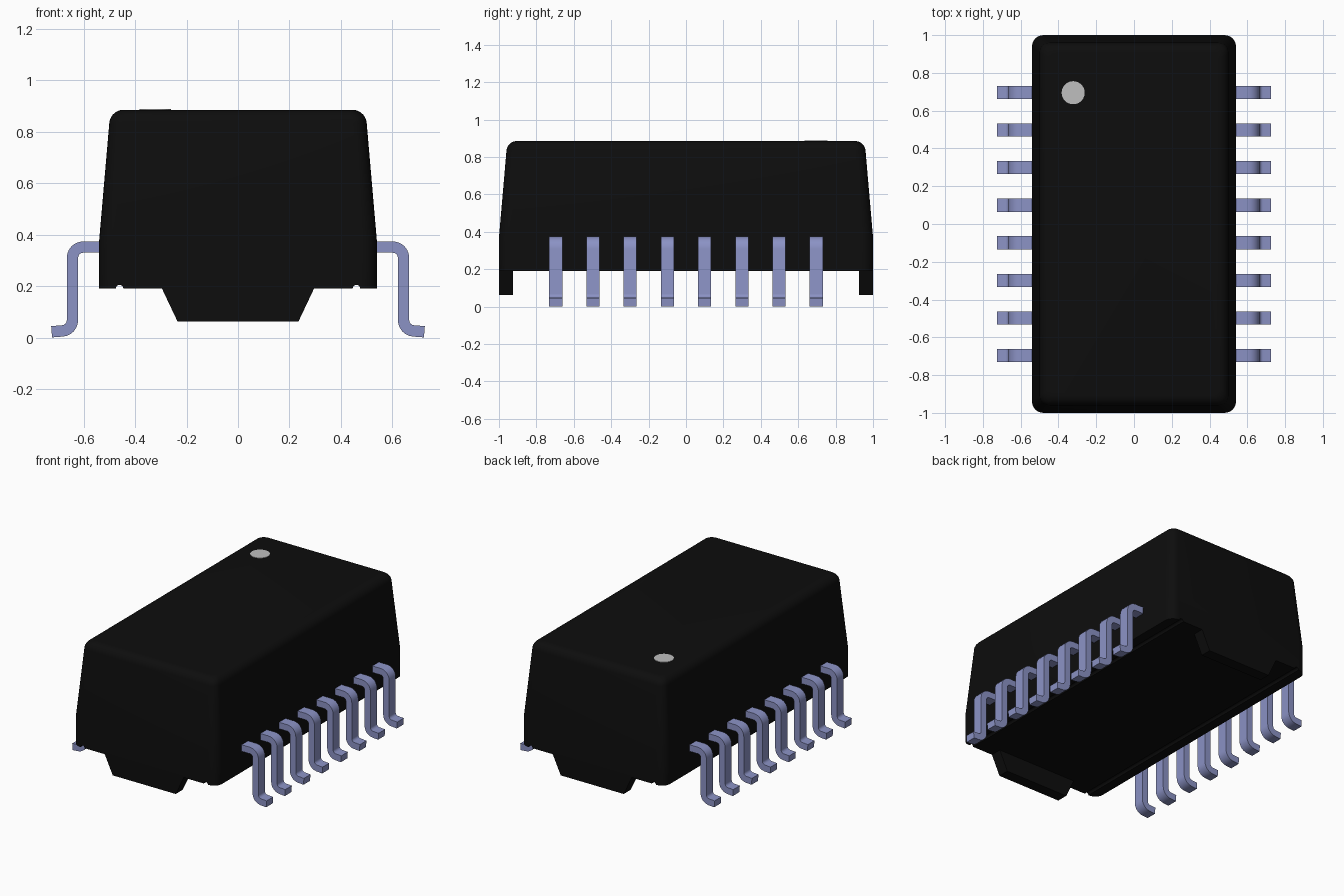
import bpy, bmesh, math
from mathutils import Vector

if "Cube" in bpy.data.objects:
    bpy.data.objects.remove(bpy.data.objects["Cube"])


def material(name, rgb, rough=0.6):
    m = bpy.data.materials.new(name)
    m.use_nodes = True
    m.diffuse_color = (*rgb, 1)
    bsdf = m.node_tree.nodes["Principled BSDF"]
    bsdf.inputs["Base Color"].default_value = (*rgb, 1)
    bsdf.inputs["Roughness"].default_value = rough
    return m


BLACK = material("black plastic", (0.004, 0.004, 0.004))
METAL = material("bluish metal", (0.26, 0.29, 0.56))
GREY = material("light grey print", (0.52, 0.52, 0.52))


def finish(name, bm, mat, smooth=False):
    bmesh.ops.recalc_face_normals(bm, faces=bm.faces)
    me = bpy.data.meshes.new(name)
    bm.to_mesh(me)
    bm.free()
    ob = bpy.data.objects.new(name, me)
    bpy.context.collection.objects.link(ob)
    me.materials.append(mat)
    if smooth:
        bpy.ops.object.select_all(action='DESELECT')
        ob.select_set(True)
        bpy.context.view_layer.objects.active = ob
        bpy.ops.object.shade_smooth_by_angle(angle=math.radians(35))
    return ob


def loft(rings):
    """Closed solid through rings of equal point counts."""
    bm = bmesh.new()
    vs = [[bm.verts.new(p) for p in ring] for ring in rings]
    for a, b in zip(vs, vs[1:]):
        for i in range(len(a)):
            j = (i + 1) % len(a)
            bm.faces.new((a[i], a[j], b[j], b[i]))
    bm.faces.new(vs[0])
    bm.faces.new(vs[-1])
    return bm


def prism(profile, y0, y1):
    """Extrude an x-z profile along y."""
    return loft([[(x, y, z) for x, z in profile] for y in (y0, y1)])


def rounded_rect(z, hx, hy, r, n=6):
    pts = []
    for k, (sx, sy) in enumerate([(1, 1), (-1, 1), (-1, -1), (1, -1)]):
        for i in range(n + 1):
            a = math.pi / 2 * (k + i / n)
            pts.append((sx * (hx - r) + r * math.cos(a), sy * (hy - r) + r * math.sin(a), z))
    return pts


# Body: straight skirt, tapered upper walls, rounded top edge
BASE, TOP, FILLET = 0.19, 0.885, 0.055
rings = [rounded_rect(BASE, 0.54, 1.0, 0.06), rounded_rect(0.37, 0.54, 1.0, 0.06)]
for i in range(8):
    a = math.radians(5 + 85 * i / 7)
    inset = 0.04 + FILLET * (1 - math.cos(a))
    z = TOP - FILLET + FILLET * math.sin(a)
    rings.append(rounded_rect(z, 0.54 - inset, 1.0 - inset, 0.065 - inset * 0.3))
body = finish("body", loft(rings), BLACK)

# Two shallow round grooves along the underside
circle = [(math.cos(math.tau * i / 16) * 0.015, math.sin(math.tau * i / 16) * 0.015) for i in range(16)]
for s in (-1, 1):
    cutter = finish("groove_cutter", prism([(s * 0.46 + x, BASE + z) for x, z in circle], -1.1, 1.1), BLACK)
    cutter.hide_render = True
    mod = body.modifiers.new("groove", 'BOOLEAN')
    mod.operation = 'DIFFERENCE'
    mod.solver = 'EXACT'
    mod.object = cutter
    bpy.context.view_layer.objects.active = body
    bpy.ops.object.modifier_apply(modifier=mod.name)
    bpy.data.objects.remove(cutter)
bpy.ops.object.select_all(action='DESELECT')
body.select_set(True)
bpy.context.view_layer.objects.active = body
bpy.ops.object.shade_smooth_by_angle(angle=math.radians(35))

# Tapered standoff tabs under both ends
tab = [(-0.295, BASE), (-0.235, 0.063), (0.235, 0.063), (0.295, BASE)]
finish("front_standoff", prism(tab, -1.0, -0.925), BLACK)
finish("back_standoff", prism(tab, 0.925, 1.0), BLACK)

# Gull-wing lead: centre line in x-z, thickened to a ribbon
T, W, R = 0.022, 0.07, 0.042
path = [Vector((0.50, 0.352))]
for i in range(7):
    a = math.radians(90 - 90 * i / 6)
    path.append(Vector((0.601 + R * math.cos(a), 0.352 - R + R * math.sin(a))))
for i in range(7):
    a = math.radians(180 + 85 * i / 6)
    path.append(Vector((0.685 + R * math.cos(a), 0.068 + R * math.sin(a))))
path.append(Vector((0.724, 0.023)))
outer, inner = [], []
for i, p in enumerate(path):
    d = (path[min(i + 1, len(path) - 1)] - path[max(i - 1, 0)]).normalized()
    n = Vector((-d.y, d.x)) * T
    outer.append(p + n)
    inner.append(p - n)
lead = outer + inner[::-1]

for side, s in (("left", 1), ("right", -1)):
    for k in range(8):
        y = (k - 3.5) * 0.199
        finish(f"{side}_lead_{k + 1}", prism([(s * p.x, p.y) for p in lead], y - W / 2, y + W / 2),
               METAL, smooth=True)

# Printed orientation dot on the top
dot = [[(-0.322 + 0.061 * math.cos(math.tau * i / 40), 0.695 + 0.061 * math.sin(math.tau * i / 40), z)
        for i in range(40)] for z in (TOP - 0.002, TOP + 0.003)]
finish("orientation_dot", loft(dot), GREY)
